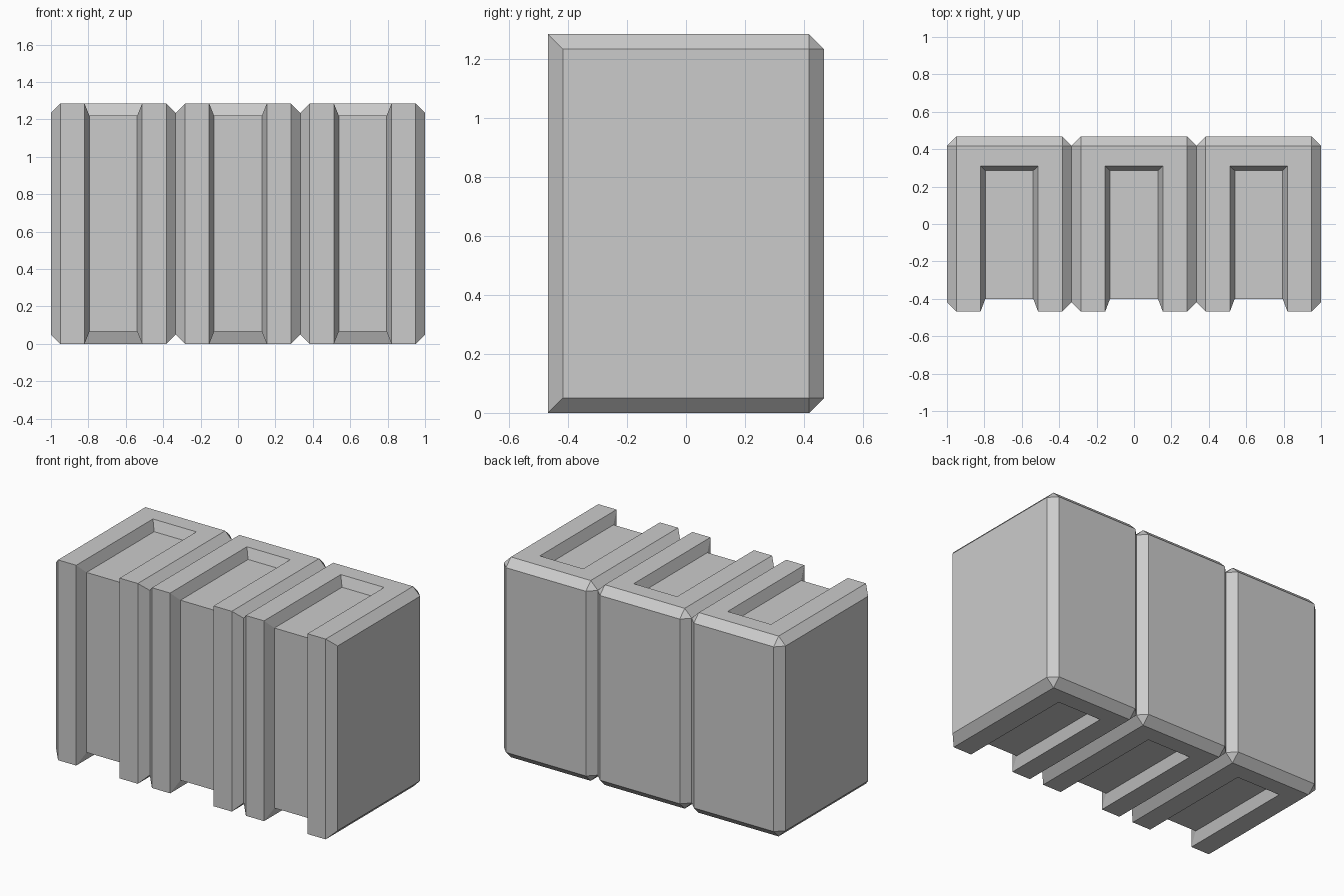
import bpy, bmesh

if "Cube" in bpy.data.objects:
    bpy.data.objects.remove(bpy.data.objects["Cube"])

W, D, H = 2 / 3, 0.936, 1.285      # size of one block
BEVEL = 0.05


def add_object(name, bm):
    bmesh.ops.recalc_face_normals(bm, faces=bm.faces)
    mesh = bpy.data.meshes.new(name)
    bm.to_mesh(mesh)
    bm.free()
    obj = bpy.data.objects.new(name, mesh)
    bpy.context.collection.objects.link(obj)
    return obj


# Block: chamfered box, horizontal front edges left sharp
bm = bmesh.new()
bmesh.ops.create_cube(bm, size=1)
for v in bm.verts:
    v.co.x *= W
    v.co.y *= D
    v.co.z = (v.co.z + 0.5) * H
edges = []
for e in bm.edges:
    a, b = (v.co for v in e.verts)
    if not (a.y < 0 and b.y < 0 and abs(a.z - b.z) < 0.01):
        edges.append(e)
bmesh.ops.bevel(bm, geom=edges, offset=BEVEL, segments=1,
                profile=0.5, affect='EDGES')
block = add_object("left_block", bm)

# Groove cutter: C-shaped band over top, front and bottom, with sloped walls
floor = [(0.285, 1.22), (-0.40, 1.22), (-0.40, 0.065), (0.285, 0.065)]
rim = [(0.31, H), (-D / 2, H), (-D / 2, 0), (0.31, 0)]
outer = [(2 * r[0] - f[0], 2 * r[1] - f[1]) for r, f in zip(rim, floor)]
bm = bmesh.new()


def row(path, half):
    return [[bm.verts.new((s * half, y, z)) for y, z in path] for s in (-1, 1)]


fl, fr = row(floor, 0.128)
ol, orr = row(outer, 0.180)
for i in range(3):
    for p, q in ((fl, fr), (fr, orr), (orr, ol), (ol, fl)):
        bm.faces.new((p[i], q[i], q[i + 1], p[i + 1]))
for i in (0, 3):
    bm.faces.new((fl[i], fr[i], orr[i], ol[i]))
cutter = add_object("groove_cutter", bm)
cutter.hide_render = True

# Carve the groove
mod = block.modifiers.new("groove", 'BOOLEAN')
mod.operation = 'DIFFERENCE'
mod.solver = 'EXACT'
mod.object = cutter
bpy.context.view_layer.objects.active = block
bpy.ops.object.modifier_apply(modifier=mod.name)
bpy.data.objects.remove(cutter)

# Three blocks side by side
block.location.x = -W
for name, x in (("middle_block", 0), ("right_block", W)):
    copy = block.copy()
    copy.name = name
    copy.location.x = x
    bpy.context.collection.objects.link(copy)
